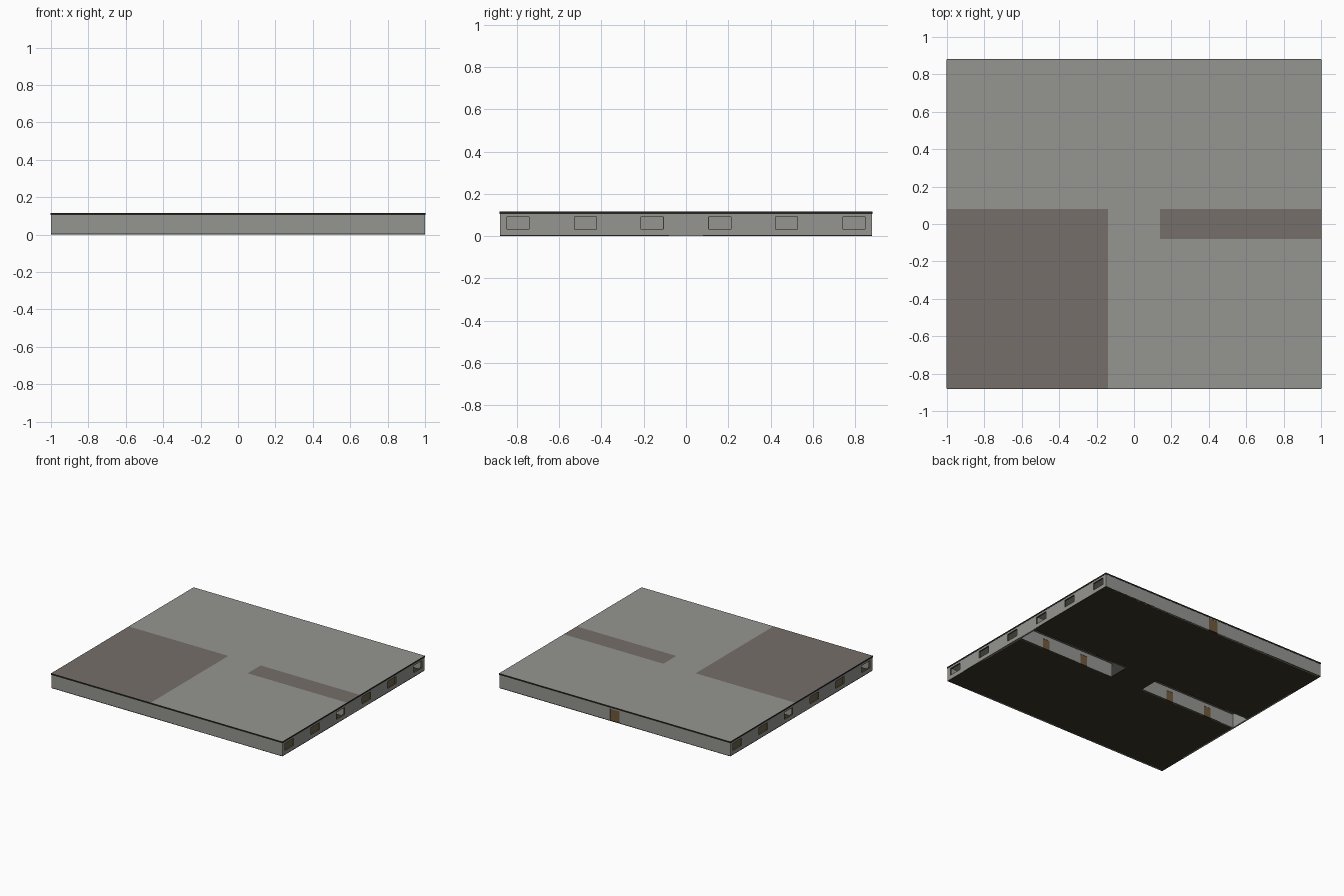
import bpy, bmesh

if "Cube" in bpy.data.objects:
    bpy.data.objects.remove(bpy.data.objects["Cube"])

def mat(name, rgb):
    m = bpy.data.materials.new(name)
    m.diffuse_color = (*rgb, 1)
    m.use_nodes = True
    m.node_tree.nodes["Principled BSDF"].inputs["Base Color"].default_value = m.diffuse_color
    return m

GREY = mat("plaster_grey", (0.30, 0.30, 0.285))
BROWN = mat("panel_brown", (0.180, 0.157, 0.145))
DARK = mat("floor_dark", (0.040, 0.035, 0.020))
BLACK = mat("trim_black", (0.018, 0.018, 0.014))
OLIVE = mat("frame_olive", (0.13, 0.10, 0.04))
WOOD = mat("door_wood", (0.16, 0.10, 0.045))

def boxes(name, material, items):
    """One object from a list of (x0, x1, y0, y1, z0, z1) boxes."""
    bm = bmesh.new()
    for x0, x1, y0, y1, z0, z1 in items:
        r = bmesh.ops.create_cube(bm, size=1)
        for v in r["verts"]:
            v.co.x = x1 if v.co.x > 0 else x0
            v.co.y = y1 if v.co.y > 0 else y0
            v.co.z = z1 if v.co.z > 0 else z0
    me = bpy.data.meshes.new(name)
    bm.to_mesh(me)
    bm.free()
    me.materials.append(material)
    ob = bpy.data.objects.new(name, me)
    bpy.context.collection.objects.link(ob)
    return ob

W, D, H = 1.0, 0.88, 0.115     # half width, half depth, height
HALL, COR, T = 0.14, 0.08, 0.012
FLOOR, CEIL = 0.006, 0.109

def wall(a0, a1, holes, z0=FLOOR, z1=CEIL):
    """Spans (a0, a1, z0, z1) of a wall pierced by (h0, h1, bottom, top) holes."""
    out, a = [], a0
    for h0, h1, b, t in sorted(holes):
        out.append((a, h0, z0, z1))
        if b > z0:
            out.append((h0, h1, z0, b))
        out.append((h0, h1, t, z1))
        a = h1
    out.append((a, a1, z0, z1))
    return out

def along_y(x0, x1, spans):
    return [(x0, x1, a, b, c, d) for a, b, c, d in spans]

def along_x(y0, y1, spans):
    return [(a, b, y0, y1, c, d) for a, b, c, d in spans]

# floor slabs, open below the two side corridors
boxes("floor_slabs", DARK, [
    (-W, -HALL, -D, -COR, 0, FLOOR), (HALL, W, -D, -COR, 0, FLOOR),
    (-W, -HALL, COR, D, 0, FLOOR), (HALL, W, COR, D, 0, FLOOR),
    (-HALL, HALL, -D, D, 0, FLOOR)])

# roof panels
boxes("roof_grey_panels", GREY, [
    (-W, -HALL, COR, D, CEIL, H), (-HALL, HALL, -D, D, CEIL, H),
    (HALL, W, COR, D, CEIL, H), (HALL, W, -D, -COR, CEIL, H)])
boxes("roof_brown_panels", BROWN, [
    (-W, -HALL, -D, COR, CEIL, H), (HALL, W, -COR, COR, CEIL, H)])

# dark trim round the roof edge
e = 0.002
boxes("roof_trim", BLACK, [
    (-W, W, -D - e, -D, 0.104, H), (-W, W, D, D + e, 0.104, H),
    (-W - e, -W, -D, D, 0.104, H), (W, W + e, -D, D, 0.104, H)])

# side walls with six windows each
centres = [s * c for s in (-1, 1) for c in (0.16, 0.475, 0.795)]
wz0, wz1, hw = 0.031, 0.092, 0.055
holes = [(c - hw, c + hw, wz0, wz1) for c in centres]
for side, x0, x1 in (("left", -W, -W + T), ("right", W - T, W)):
    boxes(side + "_wall", GREY, along_y(x0, x1, wall(-D, D, holes, 0)))
    f, frames = 0.003, []
    for c in centres:
        frames += [
            (x0, x1, c - hw, c - hw + f, wz0, wz1), (x0, x1, c + hw - f, c + hw, wz0, wz1),
            (x0, x1, c - hw, c + hw, wz0, wz0 + f), (x0, x1, c - hw, c + hw, wz1 - f, wz1)]
    boxes(side + "_window_frames", OLIVE, frames)

# front and back walls, the back one with an entrance
boxes("front_wall", GREY, along_x(-D, -D + T, [(-W + T, W - T, 0, CEIL)]))
boxes("back_wall", GREY, along_x(D - T, D, wall(-W + T, W - T, [(-0.04, 0.04, 0, 0.095)], 0)))
boxes("entrance_door", WOOD, [(-0.04, 0.04, D - 0.006, D - 0.001, FLOOR, 0.095)])

# hall and corridor walls with doorways
hall, corridor, doors = [], [], []
for s in (-1, 1):
    for t in (-1, 1):
        y0, y1 = sorted((t * COR, t * (D - T)))
        x = sorted((s * HALL, s * (HALL + 0.008)))
        hall += along_y(*x, [(y0, y1, FLOOR, CEIL)])
        a0, a1 = sorted((s * HALL, s * (W - T)))
        d = [(s * c - 0.03, s * c + 0.03, 0, 0.08) for c in (0.4, 0.75)]
        y = sorted((t * COR, t * (COR + 0.008)))
        corridor += along_x(*y, wall(a0, a1, d, 0))
        for h0, h1, b, top in d:
            ym = t * (COR + 0.004)
            doors.append((h0, h1, ym - 0.002, ym + 0.002, FLOOR, top))
boxes("hall_walls", GREY, hall)
boxes("corridor_walls", GREY, corridor)
boxes("corridor_doors", WOOD, doors)
